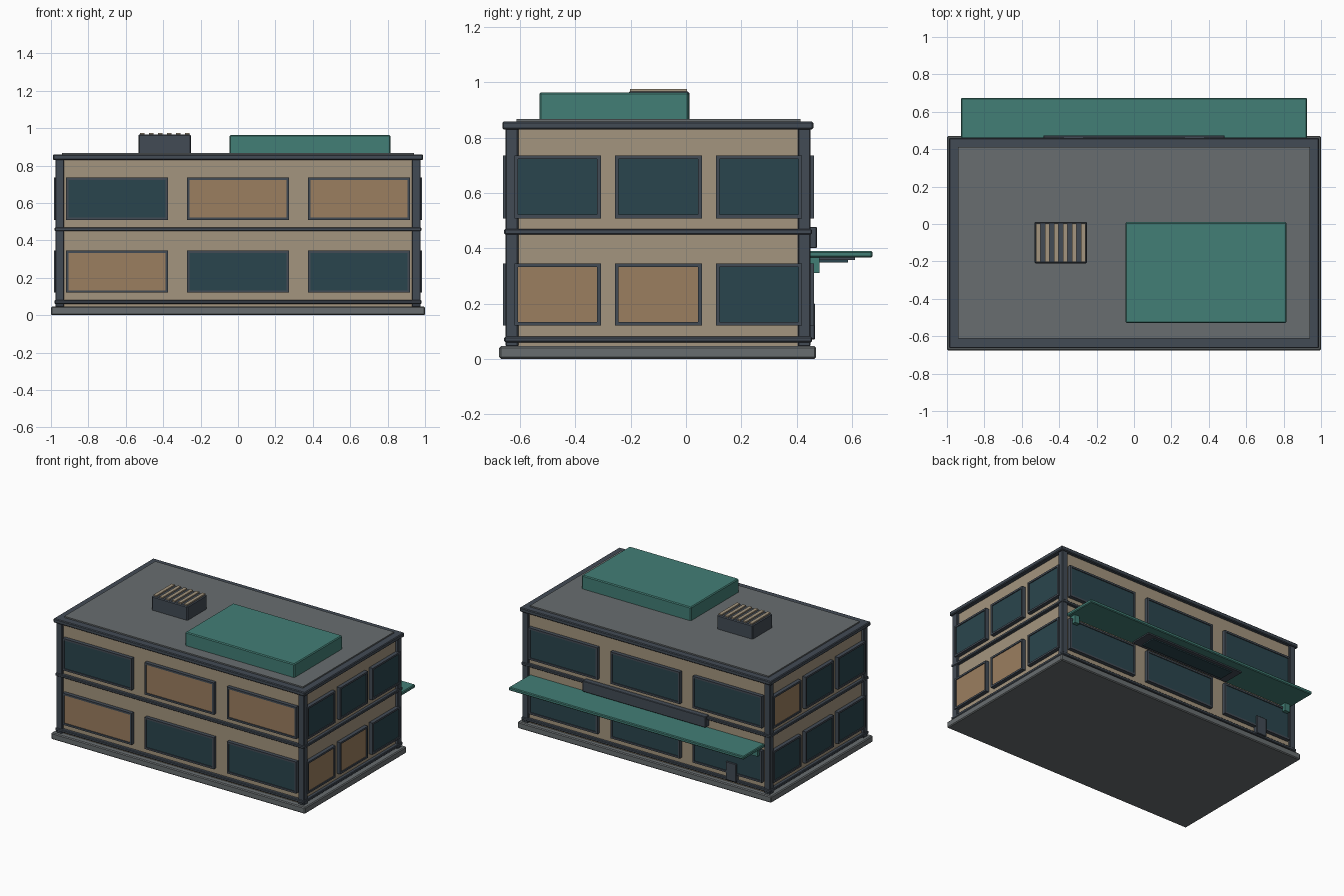
import bpy

if "Cube" in bpy.data.objects:
    bpy.data.objects.remove(bpy.data.objects["Cube"])


def mat(name, r, g, b):
    m = bpy.data.materials.new(name)
    m.diffuse_color = (r, g, b, 1)
    m.use_nodes = True
    m.node_tree.nodes["Principled BSDF"].inputs["Base Color"].default_value = m.diffuse_color
    return m


WALL = mat("tan_wall", .37, .30, .21)
DARK = mat("slate_trim", .055, .07, .09)
GLASS = mat("dark_glass", .023, .06, .075)
LIT = mat("lit_glass", .33, .21, .115)
TEAL = mat("teal", .055, .21, .18)
GREY = mat("concrete", .14, .155, .16)


def box(name, x, y, z, m, bevel=0.0):
    """Box given by its (min, max) range on each axis."""
    bpy.ops.mesh.primitive_cube_add(size=1, location=[(a + b) / 2 for a, b in (x, y, z)])
    o = bpy.context.object
    o.name = name
    o.scale = [b - a for a, b in (x, y, z)]
    bpy.ops.object.transform_apply(location=False, rotation=False, scale=True)
    o.data.materials.append(m)
    if bevel:
        mod = o.modifiers.new("bevel", 'BEVEL')
        mod.width = bevel
        mod.segments = 1
    return o


# Plinth, walls, roof
box("plinth", (-1, 1), (-.675, .47), (0, .046), GREY, .006)
box("walls", (-.958, .958), (-.635, .435), (.04, .84), WALL)
box("roof_trim", (-.99, .99), (-.664, .46), (.829, .858), DARK, .005)
box("roof_deck", (-.94, .94), (-.612, .413), (.85, .867), GREY)

# Corner columns
for x in ((-.976, -.93), (.93, .976)):
    for y in ((-.652, -.606), (.404, .45)):
        box("corner_column", x, y, (.045, .835), DARK, .004)

# Horizontal bands around the building
for z in ((.06, .08), (.45, .47)):
    box("floor_band", (-.981, .981), (-.657, .455), z, DARK, .004)


def window(name, side, u, z, m):
    """Framed pane; side is (axis, wall position, outward sign)."""
    axis, pos, s = side
    t = .013

    def part(n, uu, zz, inner, outer, mm):
        d = tuple(sorted((pos + s * inner, pos + s * outer)))
        if axis == 'y':
            box(n, uu, d, zz, mm)
        else:
            box(n, d, uu, zz, mm)
    (a, b), (c, d) = u, z
    part(name + "_sill", (a, b), (c, c + t), -.01, .026, DARK)
    part(name + "_head", (a, b), (d - t, d), -.01, .026, DARK)
    part(name + "_jamb", (a, a + t), (c + t, d - t), -.01, .026, DARK)
    part(name + "_jamb", (b - t, b), (c + t, d - t), -.01, .026, DARK)
    part(name + "_pane", (a + t, b - t), (c + t, d - t), -.01, .02, m)


# Windows: three per floor on every side, L = lit, D = dark (low-to-high axis order)
LONG = [(-.92, -.375), (-.273, .273), (.375, .92)]
SHORT = [(-.62, -.308), (-.257, .057), (.108, .42)]
ROWS = [(.12, .345), (.508, .735)]
facades = [
    ("front_window", ('y', -.636, -1), LONG, ("LDD", "DLL")),
    ("back_window", ('y', .436, 1), LONG, ("DDD", "DDD")),
    ("right_window", ('x', .959, 1), SHORT, ("LLD", "DDD")),
    ("left_window", ('x', -.959, -1), SHORT, ("DDD", "DDL")),
]
for name, side, cols, pattern in facades:
    for z, row in zip(ROWS, pattern):
        for u, c in zip(cols, row):
            window(name, side, u, z, LIT if c == 'L' else GLASS)

# Rear canopy with its under panel, backing board and wall brackets
box("canopy", (-.925, .925), (.435, .674), (.366, .39), TEAL, .005)
box("canopy_under_panel", (-.39, .39), (.45, .61), (.357, .368), DARK)
box("canopy_light", (-.33, .33), (.477, .585), (.349, .36), GLASS)
box("blank_board", (-.485, .485), (.43, .473), (.40, .477), DARK, .003)
for s in (-1, 1):
    box("canopy_bracket", (s * .88 - .02, s * .88 + .02), (.43, .483), (.31, .368), TEAL)

# Utility box low on the back wall
box("utility_box", (-.72, -.64), (.43, .466), (.07, .20), DARK, .003)

# Rooftop units
box("roof_block", (-.045, .815), (-.53, .01), (.86, .963), TEAL, .006)
box("vent_unit", (-.533, -.251), (-.21, .012), (.86, .966), DARK, .006)
for i in range(6):
    cx = -.392 + (i - 2.5) * .048
    box("vent_slat", (cx - .012, cx + .012), (-.202, .004), (.955, .975), WALL)
